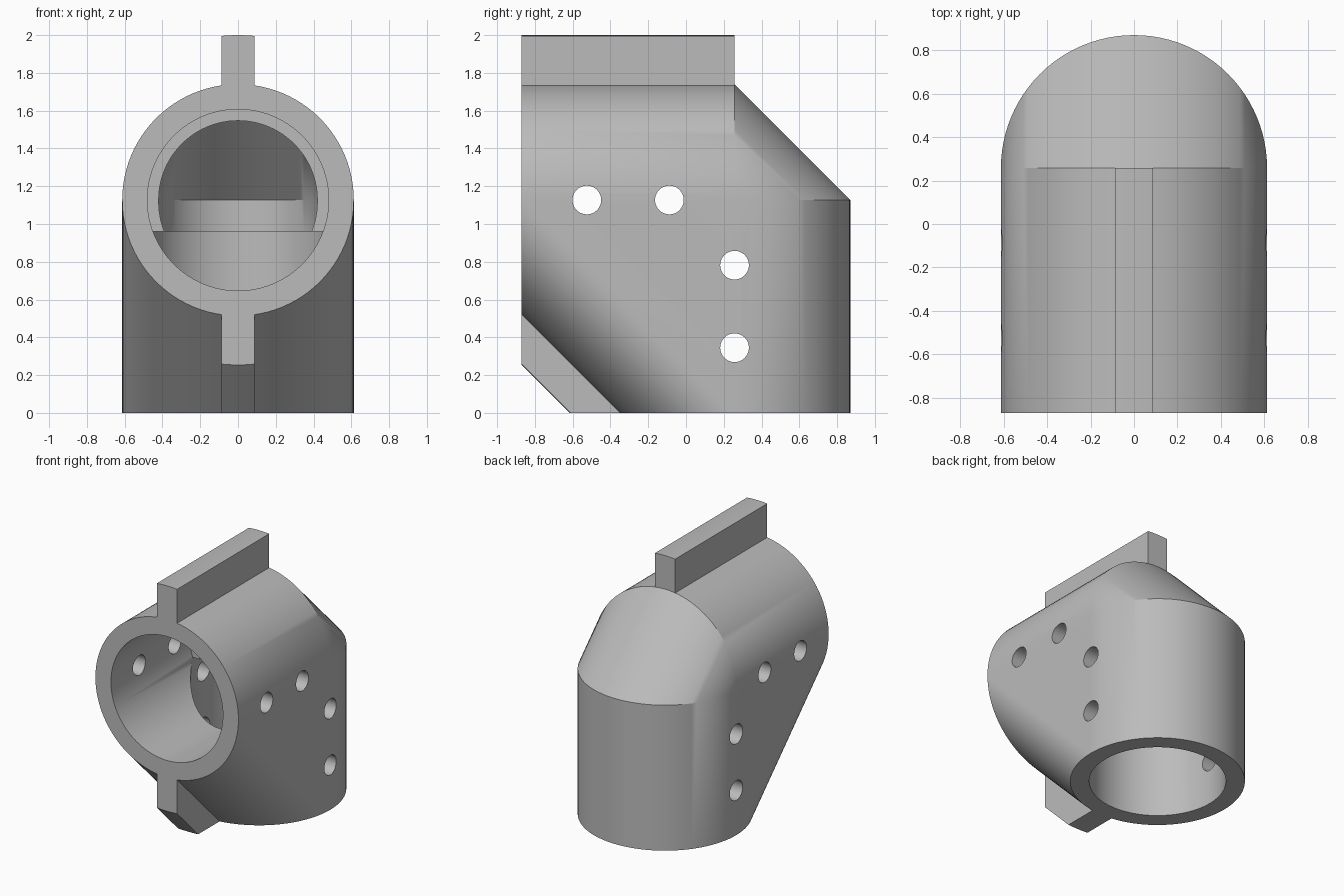
import bpy
import bmesh
from math import sin, cos, pi, radians, sqrt

cube = bpy.data.objects.get("Cube")
if cube:
    bpy.data.objects.remove(cube, do_unlink=True)

ARM = 1.127          # corner to open end, also the height of the horizontal axis
OUTER = 0.613        # outside radius
SOCKET = 0.48        # radius of the two pipe sockets
PASSAGE = 0.42       # radius of the passage through the corner
FIN = 0.873          # reach of the fins from the pipe axis
FIN_HALF = 0.087
CY = (ARM - OUTER) / 2
SEGMENTS = 96

grey = bpy.data.materials.new("Grey plastic")
grey.use_nodes = True
grey.diffuse_color = (0.5, 0.5, 0.5, 1)
grey.node_tree.nodes["Principled BSDF"].inputs["Base Color"].default_value = (0.5, 0.5, 0.5, 1)


def hull(name, points):
    """Make a solid from the convex hull of the points."""
    bm = bmesh.new()
    for p in points:
        bm.verts.new(p)
    bmesh.ops.convex_hull(bm, input=bm.verts[:])
    loose = [v for v in bm.verts if not v.link_faces]
    bmesh.ops.delete(bm, geom=loose, context="VERTS")
    bmesh.ops.dissolve_limit(bm, angle_limit=radians(0.1), verts=bm.verts[:], edges=bm.edges[:])
    bmesh.ops.recalc_face_normals(bm, faces=bm.faces[:])
    mesh = bpy.data.meshes.new(name)
    bm.to_mesh(mesh)
    bm.free()
    mesh.materials.append(grey)
    obj = bpy.data.objects.new(name, mesh)
    bpy.context.collection.objects.link(obj)
    return obj


def ring(axis, radius, centre, n=SEGMENTS):
    """Circle of points around an axis."""
    points = []
    for i in range(n):
        a, b = radius * cos(2 * pi * i / n), radius * sin(2 * pi * i / n)
        offset = {"x": (0, a, b), "y": (a, 0, b), "z": (a, b, 0)}[axis]
        points.append([c + o for c, o in zip(centre, offset)])
    return points


def front_ring(radius, distance):
    return ring("y", radius, (0, CY - distance, ARM))


def lower_ring(radius, distance):
    return ring("z", radius, (0, CY, ARM - distance))


def elbow(name, radius, length):
    return hull(name, front_ring(radius, 0) + front_ring(radius, length)
                + lower_ring(radius, 0) + lower_ring(radius, length))


def combine(target, tool, operation):
    mod = target.modifiers.new(operation.title(), "BOOLEAN")
    mod.operation = operation
    mod.solver = "EXACT"
    mod.object = tool
    bpy.context.view_layer.objects.active = target
    bpy.ops.object.modifier_apply(modifier=mod.name)
    bpy.data.objects.remove(tool, do_unlink=True)


# Outer elbow body
body = elbow("elbow_body", OUTER, ARM)

# Fins above the pipe and under the sloping inner corner, with rounded rims
top_points, bottom_points = [], []
root = OUTER - 0.06
for i in range(-4, 5):
    x = FIN_HALF * i / 4
    rim = sqrt(FIN ** 2 - x ** 2)
    for r in (root, rim):
        top_points += [(x, CY - ARM, ARM + r), (x, CY, ARM + r)]
        bottom_points += [(x, CY - ARM, ARM - r), (x, CY - r, 0)]
combine(body, hull("top_fin", top_points), "UNION")
combine(body, hull("bottom_fin", bottom_points), "UNION")

# Stepped bore: passage through the corner, then a wider socket in each arm
shoulder = 0.168
combine(body, elbow("passage", PASSAGE, shoulder + 0.01), "DIFFERENCE")
for name, make_ring in (("front_socket", front_ring), ("lower_socket", lower_ring)):
    cutter = hull(name, make_ring(SOCKET, shoulder) + make_ring(SOCKET, ARM + 0.1))
    combine(body, cutter, "DIFFERENCE")

# Screw holes straight through both side walls
for d in (0.345, 0.782):
    for y, z in ((CY - d, ARM), (CY, ARM - d)):
        cutter = hull("screw_hole", ring("x", 0.076, (-1, y, z), 40) + ring("x", 0.076, (1, y, z), 40))
        combine(body, cutter, "DIFFERENCE")

# Smooth curved walls, keep crisp edges
bpy.ops.object.select_all(action="DESELECT")
body.select_set(True)
bpy.context.view_layer.objects.active = body
bpy.ops.object.shade_smooth_by_angle(angle=radians(30))
